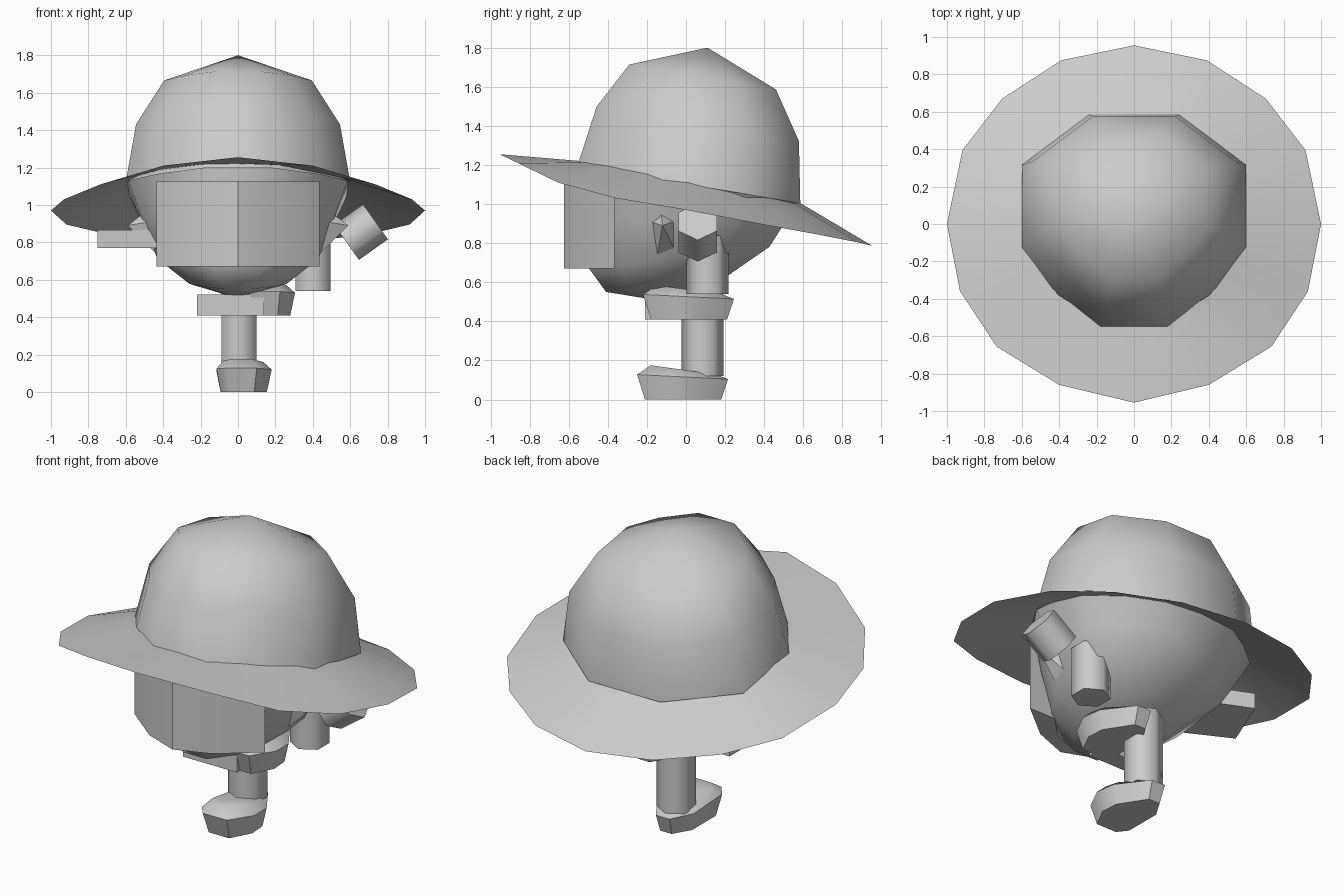
import bpy, bmesh, math
from mathutils import Matrix, Vector

if "Cube" in bpy.data.objects:
    bpy.data.objects.remove(bpy.data.objects["Cube"])


def make(name, bm, smooth=0):
    bmesh.ops.recalc_face_normals(bm, faces=bm.faces)
    me = bpy.data.meshes.new(name)
    bm.to_mesh(me)
    bm.free()
    ob = bpy.data.objects.new(name, me)
    bpy.context.collection.objects.link(ob)
    if smooth:
        bpy.ops.object.select_all(action='DESELECT')
        ob.select_set(True)
        bpy.context.view_layer.objects.active = ob
        bpy.ops.object.shade_smooth_by_angle(angle=math.radians(smooth))
    return ob


def skin(bm, rings, start=None, end=None, cap=False):
    """Join equal-length rings of points; close ends with a pole or a cap."""
    vs = [[bm.verts.new(p) for p in r] for r in rings]
    n = len(vs[0])
    for a, b in zip(vs, vs[1:]):
        for i in range(n):
            j = (i + 1) % n
            bm.faces.new((a[i], a[j], b[j], b[i]))
    for pole, ring in ((start, vs[0]), (end, vs[-1])):
        if pole:
            p = bm.verts.new(pole)
            for i in range(n):
                bm.faces.new((ring[i], ring[(i + 1) % n], p))
        elif cap:
            bm.faces.new(ring)


# head and crown: ten-sided tilted rings
half = [(.4, .95), (1, .5), (1, -.23), (.73, -.61), (.3, -.95)]
unit = half + [(-x, y) for x, y in reversed(half)]


def tilted(r, cy, cz, slope=-.17, rx=None):
    return [((rx or r) * x, cy + r * y, cz + slope * r * y) for x, y in unit]


bm = bmesh.new()
skin(bm, [tilted(.6, .015, 1.1), tilted(.545, .06, 1.41), tilted(.395, .085, 1.65)],
     end=(0, .11, 1.8))
make("hat_crown", bm, 60)

bm = bmesh.new()
skin(bm, [tilted(.32, -.105, .587, .12, .26), tilted(.485, -.035, .725, .12, .43),
          tilted(.54, -.02, .91, -.05, .51), tilted(.59, .015, 1.115)], start=(0, -.1, .5))
make("head", bm, 60)

# brim: sixteen-sided drooping sheet, raised at the front
outer = [(0, -.955, 1.255), (.4, -.86, 1.21), (.735, -.655, 1.11), (.93, -.36, 1.03),
         (1, 0, .97), (.917, .395, .895), (.705, .67, .845), (.39, .875, .805), (0, .955, .785)]
outer += [(-x, y, z) for x, y, z in reversed(outer[1:-1])]
inner = []
for k in range(16):
    a = k * math.tau / 16
    x, y = .575 * math.sin(a), .015 - .555 * math.cos(a)
    inner.append((x, y, 1.12 - .186 * y))
bm = bmesh.new()
skin(bm, [inner, outer])
make("hat_brim", bm, 60)

# curved face panel
plan = [(-.435, -.365), (-.21, -.545), (0, -.625), (.21, -.545), (.435, -.365)]
bm = bmesh.new()
skin(bm, [[(x, y, z) for x, y in plan] for z in (.67, 1.125)], cap=True)
make("face_panel", bm, 40)

# feet: rounded wedge shapes, narrow at the heel, flaring up to a raised toe
sole = [(-.06, -.25), (.1, -.25), (.18, -.1), (.17, .03),
        (.05, .215), (-.04, .215), (-.115, .09), (-.115, -.18)]


def foot(name, dx, dy, z0):
    def layer(s, z, rise):
        return [(dx + .02 + s * (x - .02), dy + s * y, z0 + z - rise * y) for x, y in sole]
    bm = bmesh.new()
    skin(bm, [layer(.84, 0, 0), layer(1, .115, .05), layer(.72, .15, .1)], cap=True)
    make(name, bm, 50)


foot("standing_foot", 0, 0, 0)
foot("raised_foot", .125, .03, .41)


# limbs and blocks
def limb(name, p, q, r):
    p, q = Vector(p), Vector(q)
    bm = bmesh.new()
    m = Matrix.Translation((p + q) / 2) @ (q - p).to_track_quat('Z', 'Y').to_matrix().to_4x4()
    bmesh.ops.create_cone(bm, cap_ends=True, segments=6, radius1=r, radius2=r,
                          depth=(q - p).length, matrix=m)
    make(name, bm, 65)


limb("standing_leg", (.005, .085, .12), (.005, .085, .58), .108)
limb("raised_leg", (.4, .11, .54), (.4, .11, .84), .108)
limb("right_hand", (.58, .06, .80), (.735, .06, .91), .115)

bm = bmesh.new()
bmesh.ops.create_cube(bm, size=1, matrix=Matrix.Translation((-.04, -.155, .465))
                      @ Matrix.Diagonal((.36, .11, .11, 1)))
make("toe_block", bm)

# left hand: flat wedge sweeping back from the cheek
palm = [(-.75, -.03), (-.62, .29), (-.42, .2), (-.42, -.2)]
bm = bmesh.new()
skin(bm, [[(x, y, z) for x, y in palm] for z in (.77, .865)], cap=True)
make("left_hand", bm)

# ears: small pointed wedges either side of the face
for s, side in ((1, "right"), (-1, "left")):
    bm = bmesh.new()
    ring = [(s * .47, -.18, .91), (s * .48, -.13, .975), (s * .47, -.04, .92),
            (s * .42, -.05, .75), (s * .42, -.15, .72)]
    skin(bm, [ring], start=(s * .59, -.12, .89))
    make(side + "_ear", bm)
